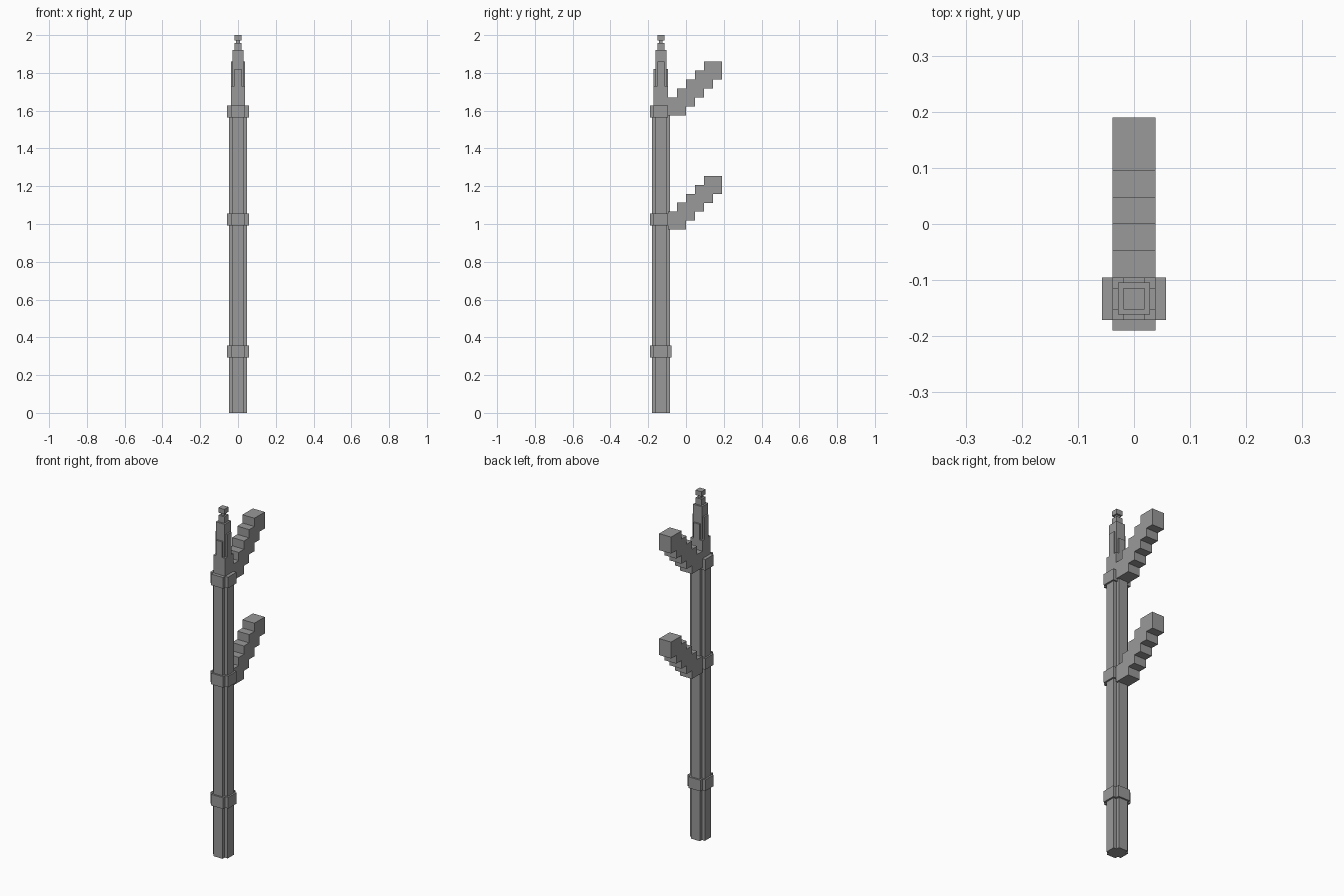
import bpy
import bmesh
from mathutils import Matrix, Vector

if "Cube" in bpy.data.objects:
    bpy.data.objects.remove(bpy.data.objects["Cube"], do_unlink=True)

POLE_Y = -0.133   # pole axis
U = 0.0095        # block unit

grey = bpy.data.materials.new("stone_grey")
grey.use_nodes = True
colour = (0.32, 0.32, 0.32, 1)
grey.diffuse_color = colour
grey.node_tree.nodes["Principled BSDF"].inputs["Base Color"].default_value = colour


def box(bm, x, y0, y1, z0, z1):
    """Box centred on x = 0 with half width x."""
    place = Matrix.Translation(Vector((0, (y0 + y1) / 2, (z0 + z1) / 2)))
    size = Matrix.Diagonal((2 * x, y1 - y0, z1 - z0, 1))
    bmesh.ops.create_cube(bm, size=1, matrix=place @ size)


def pillar(bm, hx, hy, z0, z1):
    """Box on the pole axis, half sizes in block units."""
    box(bm, hx * U, POLE_Y - hy * U, POLE_Y + hy * U, z0, z1)


def finish(bm, name):
    mesh = bpy.data.meshes.new(name)
    bm.to_mesh(mesh)
    bm.free()
    mesh.materials.append(grey)
    bpy.context.collection.objects.link(bpy.data.objects.new(name, mesh))


# Cross-shaped pole
bm = bmesh.new()
pillar(bm, 5, 3, 0, 1.6)
pillar(bm, 3, 5, 0, 1.6)
finish(bm, "pole")

# Bands; the upper two stop where a branch begins
for name, z, back in (("lower_band", 0.293, 6), ("middle_band", 0.992, 4), ("upper_band", 1.563, 4)):
    bm = bmesh.new()
    pillar(bm, 6, 4, z, z + 0.064)
    box(bm, 4 * U, POLE_Y - 6 * U, POLE_Y + back * U, z, z + 0.064)
    finish(bm, name)

# Stepped spire
bm = bmesh.new()
for hx, hy, z0, z1 in (
    (4, 4, 1.6, 1.73),
    (4, 2, 1.73, 1.86),
    (2, 4, 1.73, 1.82),
    (3, 3, 1.73, 1.92),
    (2, 2, 1.92, 1.957),
    (1, 1, 1.957, 1.972),
    (2, 2, 1.972, 2.0),
):
    pillar(bm, hx, hy, z0, z1)
finish(bm, "spire")

# Stair-like branches rising to the back
STEP = 5 * U
for name, z in (("lower_branch", 0.97), ("upper_branch", 1.575)):
    bm = bmesh.new()
    for i in range(5):
        y0 = POLE_Y + 4 * U + i * STEP
        z0 = z + i * STEP
        box(bm, 4 * U, y0, y0 + 2 * STEP, z0, z0 + 2 * STEP)
    finish(bm, name)
